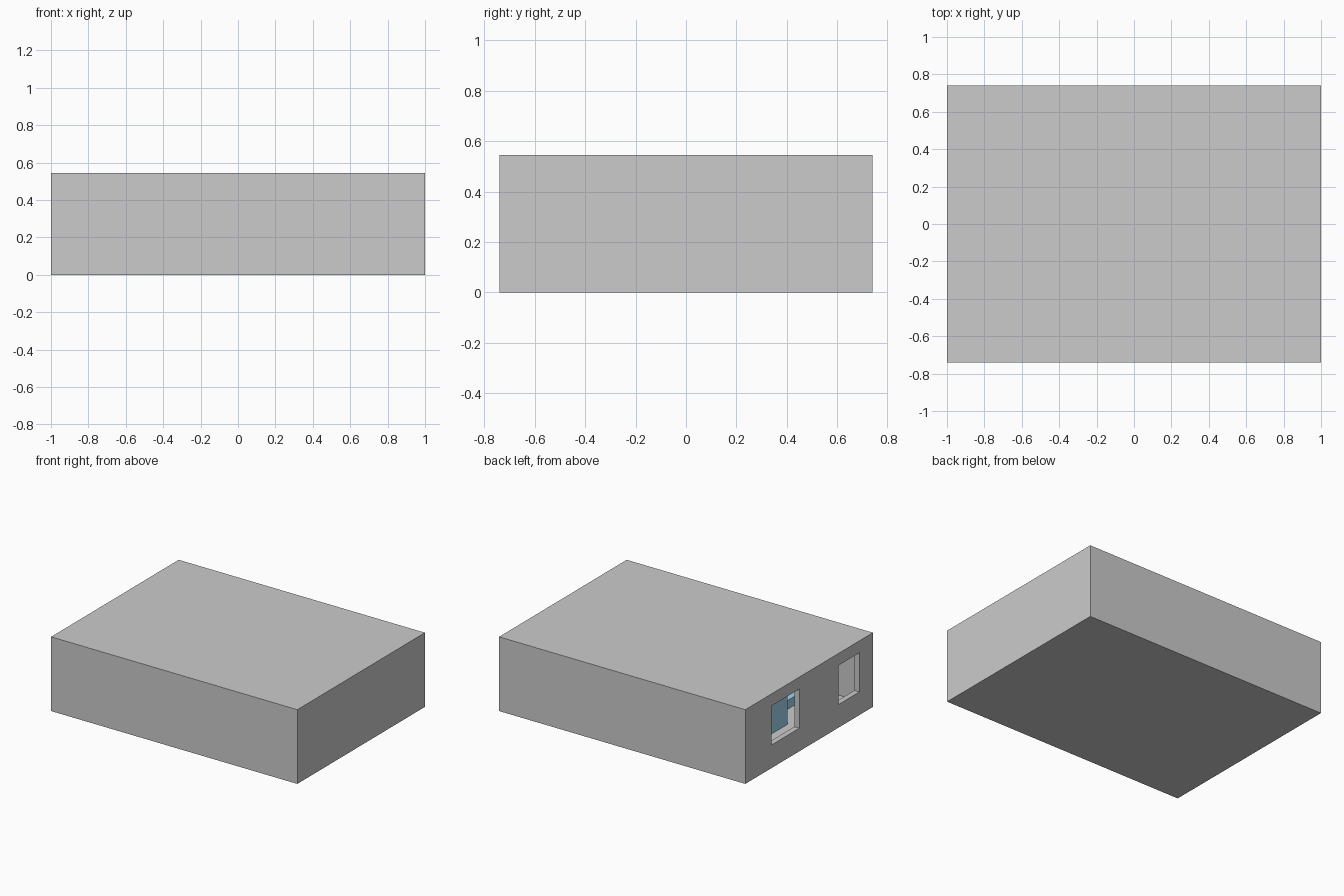
import bpy

if "Cube" in bpy.data.objects:
    bpy.data.objects.remove(bpy.data.objects["Cube"])

W, D, H = 2.0, 1.48, 0.545      # outer size
T, FLOOR = 0.04, 0.035          # wall and floor thickness


def box(name, x, y, z, mat=None):
    """Box spanning the given (min, max) ranges."""
    bpy.ops.mesh.primitive_cube_add(size=1)
    ob = bpy.context.object
    ob.name = name
    for v in ob.data.vertices:
        for i, (lo, hi) in enumerate((x, y, z)):
            v.co[i] = lo if v.co[i] < 0 else hi
    if mat:
        ob.data.materials.append(mat)
    return ob


def cut(target, cutter):
    """Subtract the cutter, apply the result and delete the cutter."""
    cutter.hide_render = True
    mod = target.modifiers.new("cut", 'BOOLEAN')
    mod.operation = 'DIFFERENCE'
    mod.solver = 'EXACT'
    mod.object = cutter
    bpy.context.view_layer.objects.active = target
    bpy.ops.object.modifier_apply(modifier=mod.name)
    bpy.data.objects.remove(cutter, do_unlink=True)


# Hollow building shell
shell = box("building_shell", (-W/2, W/2), (-D/2, D/2), (0, H))
cut(shell, box("room_cutter", (-W/2 + T, W/2 - T), (-D/2 + T, D/2 - T), (FLOOR, H - T)))

# Two window openings in the left wall
for y0, y1 in ((0.113, 0.438), (-0.583, -0.34)):
    cut(shell, box("window_cutter", (-W/2 - 0.1, -W/2 + T + 0.02), (y0, y1), (0.17, 0.457)))

# Blue furniture seen through the larger window
blue = bpy.data.materials.new("blue")
blue.diffuse_color = (0.36, 0.66, 0.83, 1)
blue.use_nodes = True
blue.node_tree.nodes["Principled BSDF"].inputs["Base Color"].default_value = blue.diffuse_color
box("tall_cabinet", (-0.735, -0.6), (-0.13, 0.2), (FLOOR, 0.34), blue)
box("low_bench", (-0.6, -0.3), (-0.55, 0.2), (FLOOR, 0.10), blue)
